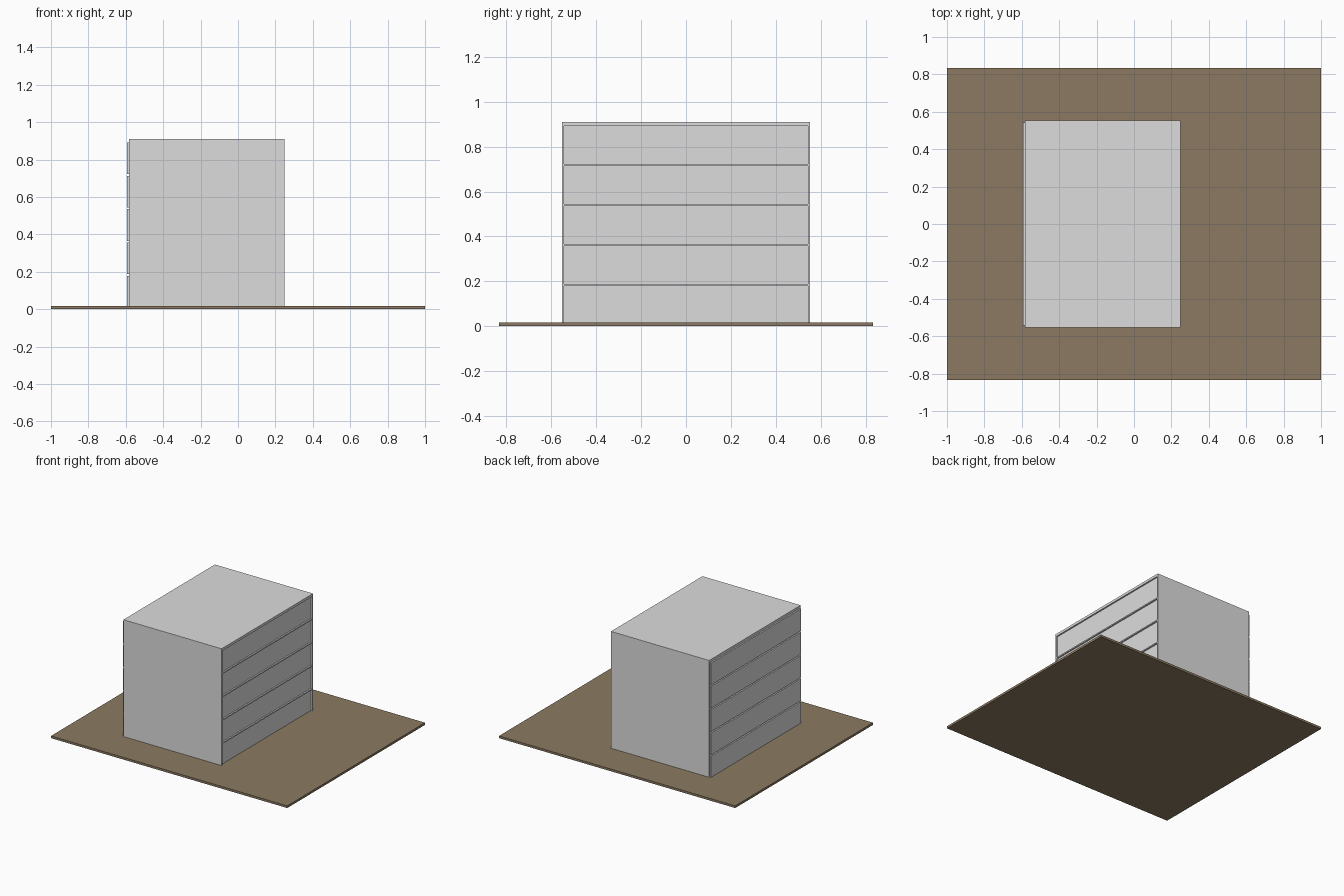
import bpy

if "Cube" in bpy.data.objects:
    bpy.data.objects.remove(bpy.data.objects["Cube"])


def material(name, rgb):
    m = bpy.data.materials.new(name)
    m.diffuse_color = (*rgb, 1)
    m.use_nodes = True
    m.node_tree.nodes["Principled BSDF"].inputs["Base Color"].default_value = m.diffuse_color
    return m


def box(name, lo, hi, mat):
    """Axis-aligned box between two corners."""
    centre = [(a + b) / 2 for a, b in zip(lo, hi)]
    bpy.ops.mesh.primitive_cube_add(size=1, location=centre)
    ob = bpy.context.object
    ob.name = name
    ob.scale = [b - a for a, b in zip(lo, hi)]
    bpy.ops.object.transform_apply(location=False, rotation=False, scale=True)
    ob.data.materials.append(mat)
    return ob


grey = material("light grey", (0.72, 0.72, 0.72))
brown = material("earth brown", (0.26, 0.195, 0.122))

X0, X1 = -0.583, 0.248      # case left and right ends
Y = 0.553                   # case half width
TOP = 0.911                 # case height
FLOOR = 0.017               # ground plate thickness
WALL = 0.009                # wall and shelf thickness
PITCH = 0.1783              # storey height
SHIFT = 0.011               # drawers slide left through the case

# Ground plate
box("ground_plate", (-1, -0.833, 0), (1, 0.833, FLOOR), brown)

# Case: side walls and roof slab
for name, side in (("front_wall", -1), ("back_wall", 1)):
    ya, yb = sorted((side * Y, side * (Y - WALL)))
    box(name, (X0, ya, FLOOR), (X1, yb, TOP), grey)
box("roof_slab", (X0, -Y + WALL, 5 * PITCH), (X1, Y - WALL, TOP), grey)

# Storeys: each fills its opening, recessed on the right and proud on the left
for i in range(5):
    z = i * PITCH
    if i:
        box(f"shelf_{i}", (X0, -Y + WALL, z), (X1, Y - WALL, z + WALL), grey)
    box(f"storey_{i + 1}", (X0 - SHIFT, -Y + WALL, max(z + WALL, FLOOR)),
        (X1 - SHIFT, Y - WALL, z + PITCH), grey)
